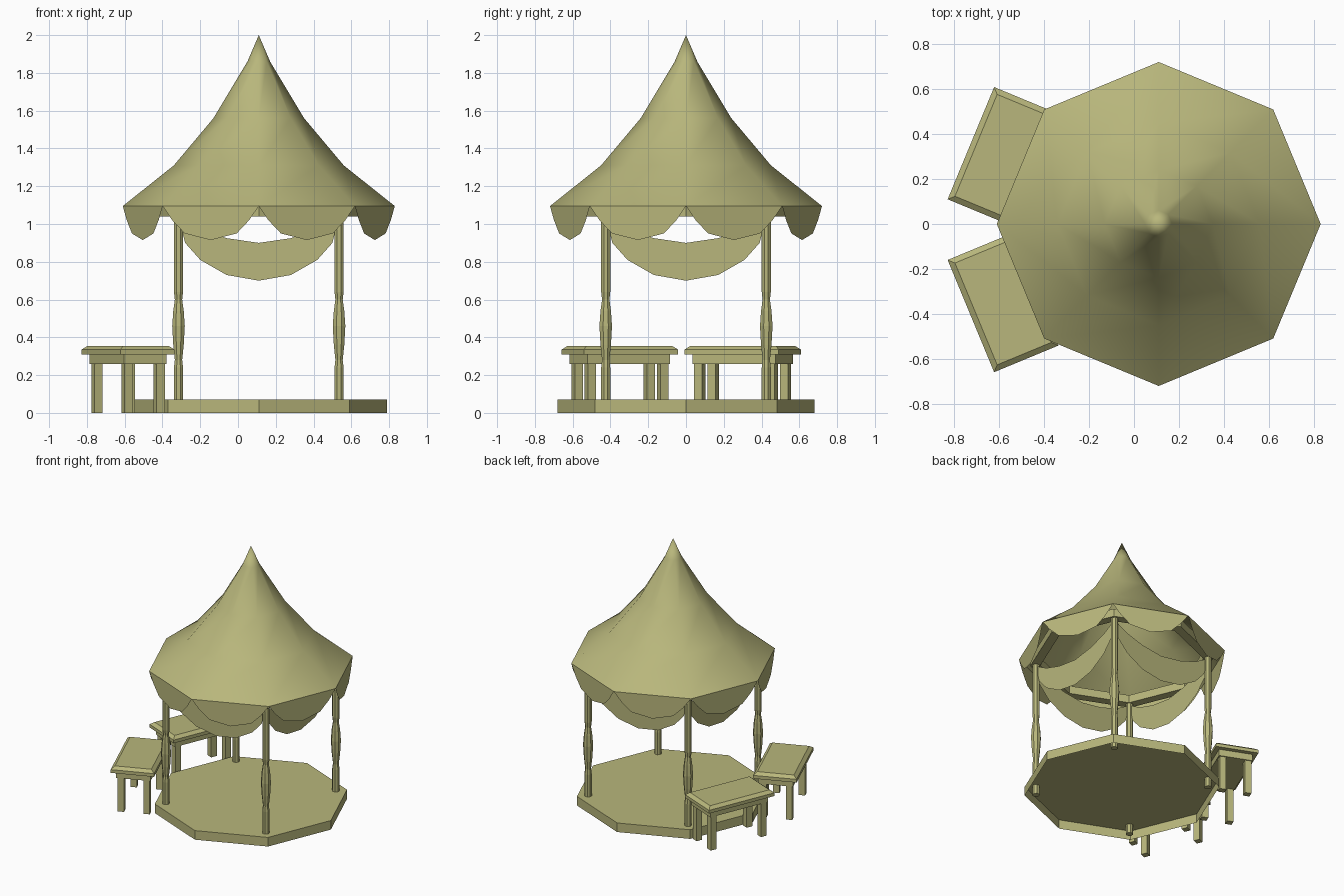
import bpy, bmesh
from math import sin, cos, pi, radians
from mathutils import Matrix, Vector

cube = bpy.data.objects.get("Cube")
if cube:
    bpy.data.objects.remove(cube, do_unlink=True)

mat = bpy.data.materials.new("olive_paint")
mat.use_nodes = True
COLOUR = (0.48, 0.47, 0.2, 1)
mat.diffuse_color = COLOUR
mat.node_tree.nodes["Principled BSDF"].inputs["Base Color"].default_value = COLOUR

CENTRE = Vector((0.11, 0, 0))


def finish(bm, name, smooth=False, fix=True):
    if fix:
        bmesh.ops.recalc_face_normals(bm, faces=bm.faces)
    for f in bm.faces:
        f.smooth = smooth
    me = bpy.data.meshes.new(name)
    bm.to_mesh(me)
    bm.free()
    me.materials.append(mat)
    ob = bpy.data.objects.new(name, me)
    bpy.context.collection.objects.link(ob)
    return ob


def lathe(name, profile, at, sides=8, turn=0.0, closed=False, smooth=False):
    """Revolve (radius, height) points into a faceted shape."""
    bm = bmesh.new()
    rings = []
    for r, z in profile:
        if r == 0:
            rings.append([bm.verts.new(at + Vector((0, 0, z)))] * sides)
        else:
            rings.append([bm.verts.new(at + Vector((r * cos(a), r * sin(a), z)))
                          for a in (turn + 2 * pi * i / sides for i in range(sides))])
    pairs = list(zip(rings, rings[1:]))
    if closed:
        pairs.append((rings[-1], rings[0]))
    for lo, hi in pairs:
        for i in range(sides):
            j = (i + 1) % sides
            bm.faces.new(list(dict.fromkeys((lo[i], lo[j], hi[j], hi[i]))))
    return finish(bm, name, smooth)


def strip(name, tops, bottoms):
    """Cloth strip between an upper and a lower edge."""
    bm = bmesh.new()
    up = [bm.verts.new(p) for p in tops]
    low = [bm.verts.new(p) for p in bottoms]
    for i in range(len(up) - 1):
        bm.faces.new((low[i], low[i + 1], up[i + 1], up[i]))
    bmesh.ops.remove_doubles(bm, verts=bm.verts, dist=0.0005)
    return finish(bm, name, fix=False)


def box(bm, size, at, top_inset=0.0):
    x, y, z = size
    m = Matrix.Translation(at) @ Matrix.Diagonal((x, y, z, 1))
    verts = bmesh.ops.create_cube(bm, size=1, matrix=m)["verts"]
    for v in verts:
        if v.co.z > at[2]:
            v.co.x -= top_inset * (1 if v.co.x > at[0] else -1)
            v.co.y -= top_inset * (1 if v.co.y > at[1] else -1)


# Platform, open underneath
lathe("platform", [(0.68, 0), (0.68, 0.07), (0, 0.07)], CENTRE)

# Tent roof and ring beam
lathe("roof", [(0.72, 1.095), (0.45, 1.31), (0.24, 1.56), (0.06, 1.86), (0, 2.0)],
      CENTRE, smooth=True)
lathe("ring_beam", [(0.64, 1.04), (0.64, 1.1), (0.57, 1.1), (0.57, 1.04)],
      CENTRE, closed=True)

# Scalloped valance under every roof edge
scallop = [(0, 1.095), (0.1, 1.02), (0.23, 0.95), (0.5, 0.915),
           (0.77, 0.95), (0.9, 1.02), (1, 1.095)]
for i in range(8):
    a, b = (CENTRE + Vector((0.72 * cos(k * pi / 4), 0.72 * sin(k * pi / 4), 0))
            for k in (i, i + 1))
    edge = [(a.lerp(b, t), z) for t, z in scallop]
    strip(f"valance_{i + 1}", [p + Vector((0, 0, 1.095)) for p, z in edge],
          [p + Vector((0, 0, z)) for p, z in edge])

# Turned posts and draped swags between them
post = [(0, 0), (0.026, 0), (0.026, 0.24), (0.021, 0.28), (0.03, 0.36), (0.036, 0.46),
        (0.03, 0.54), (0.021, 0.6), (0.026, 0.64), (0.026, 1.06), (0, 1.06)]
half_swag = [(0.425, 1.04, 1.04), (0.39, 1.015, 0.9), (0.31, 0.97, 0.81),
             (0.17, 0.925, 0.73), (0, 0.9, 0.7)]
swag = [(-x, t, b) for x, t, b in half_swag] + half_swag[-2::-1]
for i in range(4):
    rot = Matrix.Rotation(i * pi / 2, 4, "Z")
    lathe(f"post_{i + 1}", post, CENTRE + rot @ Vector((0.425, 0.425, 0)), turn=pi / 8)
    strip(f"swag_{i + 1}", [CENTRE + rot @ Vector((x, -0.425, t)) for x, t, b in swag],
          [CENTRE + rot @ Vector((x, -0.425, b)) for x, t, b in swag])

# Two benches turned toward the platform
for name, y, angle in (("back_bench", 0.3, -22.5), ("front_bench", -0.35, 22.5)):
    bm = bmesh.new()
    box(bm, (0.31, 0.54, 0.025), (0, 0, 0.3225))
    box(bm, (0.31, 0.54, 0.02), (0, 0, 0.345), top_inset=0.025)
    box(bm, (0.245, 0.475, 0.05), (0, 0, 0.285))
    for sx in (-1, 1):
        for sy in (-1, 1):
            box(bm, (0.046, 0.046, 0.26), (sx * 0.092, sy * 0.207, 0.13))
    ob = finish(bm, name)
    ob.location = (-0.582, y, 0)
    ob.rotation_euler.z = radians(angle)
